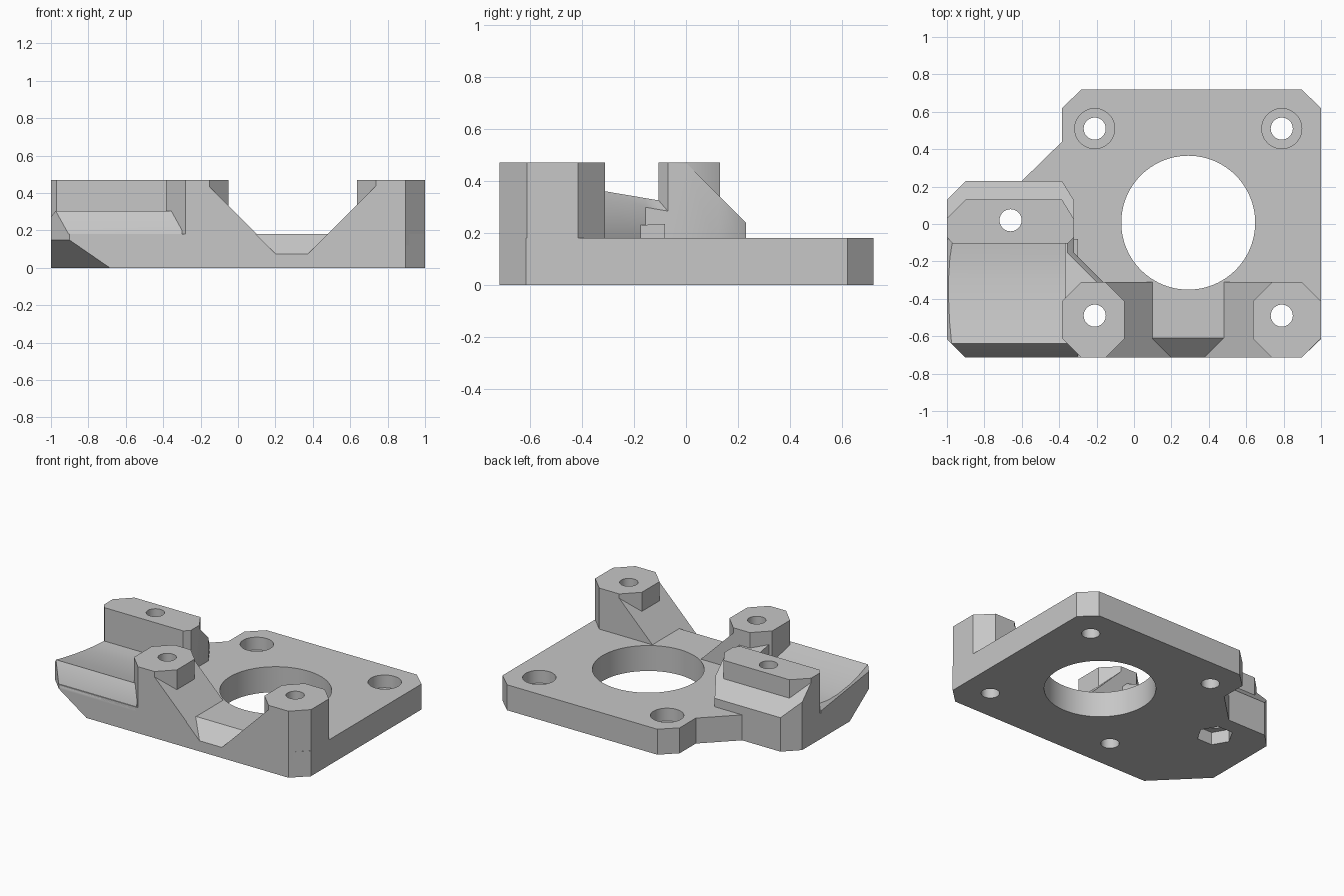
import bpy, bmesh, math
from mathutils import Vector

cube = bpy.data.objects.get("Cube")
if cube:
    bpy.data.objects.remove(cube, do_unlink=True)

grey = bpy.data.materials.new("light grey plastic")
grey.use_nodes = True
grey.diffuse_color = (0.57, 0.57, 0.57, 1)
grey.node_tree.nodes["Principled BSDF"].inputs["Base Color"].default_value = (0.57, 0.57, 0.57, 1)


def loft(name, rings, cuts=()):
    """Solid through matching rings of points, trimmed by (point, outward normal) planes."""
    bm = bmesh.new()
    loops = [[bm.verts.new(p) for p in ring] for ring in rings]
    n = len(loops[0])
    for low, high in zip(loops, loops[1:]):
        for i in range(n):
            j = (i + 1) % n
            bm.faces.new((low[i], low[j], high[j], high[i]))
    bm.faces.new(loops[0])
    bm.faces.new(loops[-1])
    for point, normal in cuts:
        geom = bm.verts[:] + bm.edges[:] + bm.faces[:]
        bmesh.ops.bisect_plane(bm, geom=geom, plane_co=point,
                               plane_no=Vector(normal).normalized(), clear_outer=True)
        bmesh.ops.holes_fill(bm, edges=[e for e in bm.edges if e.is_boundary])
    bmesh.ops.recalc_face_normals(bm, faces=bm.faces[:])
    mesh = bpy.data.meshes.new(name)
    bm.to_mesh(mesh)
    bm.free()
    mesh.materials.append(grey)
    obj = bpy.data.objects.new(name, mesh)
    bpy.context.collection.objects.link(obj)
    return obj


def prism(name, profile, lo, hi, axis="z", cuts=()):
    place = {"x": lambda a, b, t: (t, a, b),
             "y": lambda a, b, t: (a, t, b),
             "z": lambda a, b, t: (a, b, t)}[axis]
    return loft(name, [[place(a, b, t) for a, b in profile] for t in (lo, hi)], cuts)


def circle(x, y, r, n=48, turn=0.0):
    return [(x + r * math.cos(turn + math.tau * i / n),
             y + r * math.sin(turn + math.tau * i / n)) for i in range(n)]


def octagon(x0, x1, y0, y1, c):
    return [(x0 + c, y0), (x1 - c, y0), (x1, y0 + c), (x1, y1 - c),
            (x1 - c, y1), (x0 + c, y1), (x0, y1 - c), (x0, y0 + c)]


def carve(obj, cutters):
    """Subtract the cutters and bake the result."""
    for cutter in cutters:
        mod = obj.modifiers.new("cut", "BOOLEAN")
        mod.operation = "DIFFERENCE"
        mod.solver = "EXACT"
        mod.object = cutter
    graph = bpy.context.evaluated_depsgraph_get()
    baked = bpy.data.meshes.new_from_object(obj.evaluated_get(graph))
    obj.modifiers.clear()
    obj.data = baked


# Base plate with a sloping undercut at its front right corner
outline = [(-0.28, 0.72), (0.895, 0.72), (1, 0.62), (1, -0.615), (0.895, -0.715),
           (-0.9, -0.715), (-1, -0.615), (-1, 0.13), (-0.9, 0.23), (-0.6, 0.23),
           (-0.385, 0.44), (-0.385, 0.62)]
base_plate = prism("base_plate", outline, 0, 0.18,
                   cuts=[((-0.685, -0.715, 0), (-1, -1, -1.45))])

# Front posts and the sloping gussets between them
right_post = prism("front_post_a", octagon(-0.385, -0.05, -0.715, -0.31, 0.103), 0.12, 0.47)
left_post = prism("front_post_b", octagon(0.635, 1, -0.715, -0.31, 0.104), 0.12, 0.47)
gusset_a = prism("gusset_a", [(-0.26, 0.18), (0.1, 0.18), (-0.155, 0.435), (-0.26, 0.435)],
                 -0.715, -0.31, "y")
gusset_b = prism("gusset_b", [(0.87, 0.18), (0.48, 0.18), (0.74, 0.44), (0.87, 0.44)],
                 -0.715, -0.31, "y")

# Clamp block: a wide foot with a sloped back and a narrower head
def block_plan(back):
    return [(-1, back - 0.1), (-0.9, back), (-0.385, back), (-0.32, back - 0.105),
            (-0.32, -0.07), (-0.355, -0.105), (-0.97, -0.105), (-1, -0.07)]


block_foot = prism("clamp_block_foot", block_plan(0.23), 0.12, 0.465,
                   cuts=[((0, 0.23, 0.24), (0, 1, 1))])
block_head = prism("clamp_block_head", block_plan(0.13), 0.12, 0.47)

# Curved saddle in front of the block
saddle = prism("saddle",
               [(-0.715, 0.15), (-0.715, 0.17), (-0.64, 0.305), (-0.52, 0.275),
                (-0.4, 0.252), (-0.28, 0.236), (-0.18, 0.23), (-0.08, 0.235), (-0.08, 0.15)],
               -1, -0.3, "x",
               cuts=[((-0.9, -0.715, 0), (-1, -1, 0)),
                     ((-0.975, -0.64, 0.305), (-1.2, 0.139, 1))])

# Bevelled rim closing the inner end of the saddle
rim_plan = [(-0.37, -0.07), (-0.32, -0.07), (-0.32, -0.155), (-0.165, -0.31),
            (-0.165, -0.42), (-0.37, -0.42)]
slope = lambda y: 0.325 - 0.17 * (y + 0.31)
loft("saddle_rim", [
    [(x, y, 0.15) for x, y in rim_plan],
    [(x, y, slope(y)) for x, y in rim_plan],
    [(x - (0.035 if x > -0.35 else 0), y, slope(y) + 0.035) for x, y in rim_plan]])

# Cutters: bore, screw holes, counterbores, nut trap and front notch
cutters = []


def cutter(*args):
    obj = prism(*args)
    obj.hide_render = True
    cutters.append(obj)
    return obj


bore = cutter("bore_cutter", circle(0.29, 0.007, 0.358, 96), -0.1, 0.6)
screws = {(x, y): cutter("screw_cutter", circle(x, y, 0.059), -0.1, 0.6)
          for x, y in [(-0.21, -0.49), (0.79, -0.49), (-0.21, 0.51), (0.79, 0.51), (-0.66, 0.02)]}
recesses = [cutter("recess_cutter", circle(x, 0.51, 0.107), 0.09, 0.6) for x in (-0.21, 0.79)]
nut_trap = cutter("nut_cutter", circle(-0.66, 0.02, 0.118, 6), -0.1, 0.09)
notch = loft("notch_cutter", [
    [(0.21 - d, -0.9, 0.065 + d), (0.365 + d, -0.9, 0.065 + d),
     (0.365 + d, -0.725 + d, 0.065 + d), (0.21 - d, -0.725 + d, 0.065 + d)]
    for d in (0, 0.135)])
notch.hide_render = True
cutters.append(notch)

carve(base_plate, [bore, *screws.values(), *recesses, nut_trap, notch])
for part in (right_post, gusset_a):
    carve(part, [screws[(-0.21, -0.49)]])
for part in (left_post, gusset_b):
    carve(part, [screws[(0.79, -0.49)]])
for part in (block_foot, block_head):
    carve(part, [screws[(-0.66, 0.02)]])
for obj in cutters:
    bpy.data.objects.remove(obj, do_unlink=True)

# Smooth round walls, keep machined edges crisp
bpy.ops.object.select_all(action="DESELECT")
for obj in bpy.context.collection.objects:
    if obj.type == "MESH":
        obj.select_set(True)
        bpy.context.view_layer.objects.active = obj
bpy.ops.object.shade_smooth_by_angle(angle=math.radians(35))
